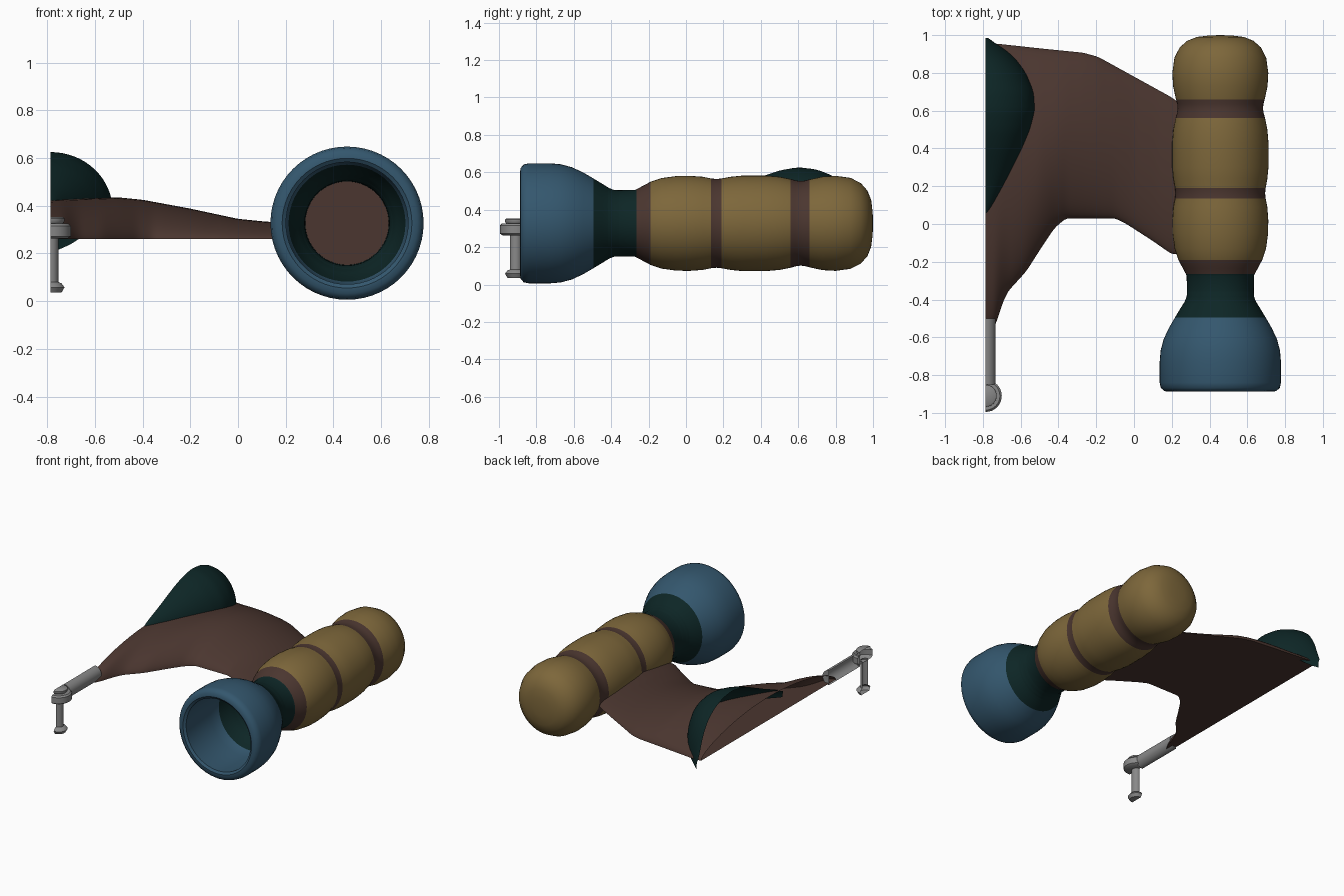
import bpy, bmesh, math

if "Cube" in bpy.data.objects:
    bpy.data.objects.remove(bpy.data.objects["Cube"], do_unlink=True)

CUT = -0.785  # flat inner side of the half hull


def material(name, rgb):
    m = bpy.data.materials.new(name)
    m.use_nodes = True
    m.diffuse_color = (*rgb, 1)
    m.node_tree.nodes["Principled BSDF"].inputs["Base Color"].default_value = (*rgb, 1)
    return m


BLUE = material("steel blue", (0.034, 0.095, 0.155))
TAN = material("ochre", (0.205, 0.135, 0.043))
BROWN = material("brown", (0.07, 0.037, 0.029))
GREEN = material("dark green", (0.004, 0.019, 0.019))
GREY = material("grey", (0.25, 0.25, 0.25))


def lerp(table, v):
    """Piecewise linear lookup in rows of (key, value, ...)."""
    if v <= table[0][0]:
        return table[0][1:]
    for a, b in zip(table, table[1:]):
        if v <= b[0]:
            f = (v - a[0]) / (b[0] - a[0])
            return tuple(p + (q - p) * f for p, q in zip(a[1:], b[1:]))
    return table[-1][1:]


def soft(table, v, w=0.02):
    """Lookup with slightly rounded corners."""
    rows = [lerp(table, v + d) for d in (-w, 0, w)]
    return [sum(c) / 3 for c in zip(*rows)]


def grid_object(name, rows, mats, row_mats=None, closed=False):
    """Skin equal-length rows of points; row_mats colours each strip."""
    bm = bmesh.new()
    grid = [[bm.verts.new(p) for p in row] for row in rows]
    n = len(rows[0])
    for i in range(len(grid) - 1):
        for j in range(n if closed else n - 1):
            k = (j + 1) % n
            f = bm.faces.new((grid[i][j], grid[i][k], grid[i + 1][k], grid[i + 1][j]))
            f.material_index = row_mats[i] if row_mats else 0
    bmesh.ops.remove_doubles(bm, verts=bm.verts, dist=0.0002)
    bmesh.ops.recalc_face_normals(bm, faces=bm.faces)
    mesh = bpy.data.meshes.new(name)
    bm.to_mesh(mesh)
    bm.free()
    for m in mats:
        mesh.materials.append(m)
    ob = bpy.data.objects.new(name, mesh)
    bpy.context.collection.objects.link(ob)
    bpy.ops.object.select_all(action="DESELECT")
    ob.select_set(True)
    bpy.context.view_layer.objects.active = ob
    bpy.ops.object.shade_smooth_by_angle(angle=math.radians(40))
    return ob


def lathe(name, profile, axis, centre, mats, half=False, steps=56, row_mats=None):
    """Spin (position, radius) rows about y or z; half keeps the +x side."""
    cx, cy, cz = centre
    count = steps // 2 + 1 if half else steps
    rows = []
    for pos, r in profile:
        row = []
        for j in range(count):
            a = 2 * math.pi * j / steps - math.pi / 2
            u, v = r * math.cos(a), r * math.sin(a)
            row.append((cx + u, pos, cz + v) if axis == "y" else (cx + u, cy + v, pos))
        rows.append(row)
    return grid_object(name, rows, mats, row_mats, closed=not half)


# Engine pod, in coloured bands from the tail forward
POD = (0.457, 0, 0.327)
bands = [
    (TAN, [(1, 0), (0.998, 0.06), (0.99, 0.125), (0.97, 0.175), (0.935, 0.215),
           (0.88, 0.243), (0.8, 0.254), (0.73, 0.25), (0.66, 0.235)]),
    (BROWN, [(0.635, 0.228), (0.61, 0.226), (0.585, 0.23), (0.56, 0.237)]),
    (TAN, [(0.5, 0.249), (0.43, 0.255), (0.3, 0.255), (0.24, 0.249), (0.19, 0.24)]),
    (BROWN, [(0.163, 0.237), (0.135, 0.24)]),
    (TAN, [(0.09, 0.249), (0.02, 0.254), (-0.05, 0.253), (-0.13, 0.242), (-0.19, 0.222)]),
    (BROWN, [(-0.235, 0.198), (-0.265, 0.182)]),
    (GREEN, [(-0.275, 0.178), (-0.38, 0.177), (-0.41, 0.188), (-0.45, 0.213), (-0.495, 0.24)]),
    (BLUE, [(-0.55, 0.272), (-0.61, 0.3), (-0.67, 0.316), (-0.73, 0.321), (-0.84, 0.321),
            (-0.868, 0.315), (-0.885, 0.295), (-0.887, 0.272), (-0.875, 0.256),
            (-0.75, 0.262), (-0.6, 0.255), (-0.52, 0.245)]),
    (GREEN, [(-0.45, 0.21), (-0.39, 0.178), (-0.272, 0.175)]),
    (BROWN, [(-0.27, 0)]),
]
pod_mats = [TAN, BROWN, GREEN, BLUE]
profile, strips = [], []
for mat, pts in bands:
    profile += pts
    strips += [pod_mats.index(mat)] * len(pts)
lathe("engine_pod", profile, "y", POD, pod_mats, row_mats=strips[1:])

# Wing: per-x front edge, back edge and crown height over a flat floor
front_edge = [(CUT, -0.58), (-0.75, -0.56), (-0.73, -0.53), (-0.7, -0.43), (-0.67, -0.36),
              (-0.57, -0.25), (-0.5, -0.14), (-0.42, -0.02), (-0.36, 0.03), (-0.1, 0.03),
              (-0.04, 0), (0.1, -0.09), (0.2, -0.16), (0.24, -0.16)]
back_edge = [(CUT, 0.95), (-0.73, 0.955), (-0.5, 0.93), (-0.27, 0.907), (-0.19, 0.885),
             (0.2, 0.67), (0.24, 0.64)]
crown = [(CUT, 0.165), (-0.5, 0.175), (-0.4, 0.165), (-0.2, 0.128), (0, 0.085),
         (0.12, 0.073), (0.24, 0.07)]
FLOOR = 0.26
rows = []
for i in range(73):
    x = CUT + (0.24 - CUT) * (i / 72) ** 1.2
    y0, y1, h = (soft(t, x, 0.012)[0] for t in (front_edge, back_edge, crown))
    row = []
    for j in range(33):
        t = (1 - math.cos(math.pi * j / 32)) / 2
        row.append((x, y0 + (y1 - y0) * t, FLOOR + h * max(0, math.sin(math.pi * t)) ** 0.6))
    row += [(x, y1 + (y0 - y1) * k / 8, FLOOR) for k in range(1, 9)]
    rows.append(row)
grid_object("wing", rows, [BROWN])

# Teardrop canopy: y, half width, top height, base height
canopy = [(0.02, 0, 0.4, 0.36), (0.1, 0.05, 0.445, 0.37), (0.2, 0.1, 0.485, 0.38),
          (0.3, 0.15, 0.53, 0.38), (0.4, 0.198, 0.575, 0.38), (0.5, 0.238, 0.61, 0.38),
          (0.6, 0.262, 0.627, 0.38), (0.7, 0.254, 0.615, 0.37), (0.8, 0.213, 0.575, 0.34),
          (0.88, 0.155, 0.51, 0.29), (0.94, 0.085, 0.41, 0.235), (0.985, 0, 0.25, 0.205)]
rows = []
for i in range(41):
    y = 0.02 + 0.965 * i / 40
    w, top, base = soft(canopy, y)
    rows.append([(CUT + w * math.cos(a), y, base + (top - base) * math.sin(a))
                 for a in (math.pi / 2 * k / 16 for k in range(17))])
grid_object("canopy", rows, [GREEN])

# Nose boom, hub and hanging post, all halved at the cut
HUB = (CUT, -0.91, 0)
lathe("nose_boom", [(-0.5, 0), (-0.5, 0.052), (-0.85, 0.052), (-0.85, 0)], "y",
      (CUT, 0, 0.3), [GREY], half=True, steps=32)
lathe("boom_hub", [(0.262, 0), (0.262, 0.07), (0.272, 0.085), (0.315, 0.085), (0.325, 0.075),
                   (0.325, 0.05), (0.335, 0.058), (0.347, 0.058), (0.353, 0.05), (0.353, 0)],
      "z", HUB, [GREY], half=True, steps=32)
lathe("hanging_post", [(0.27, 0.032), (0.08, 0.032), (0.075, 0.045), (0.058, 0.058),
                       (0.036, 0.045), (0.036, 0)],
      "z", HUB, [GREY], half=True, steps=32)
